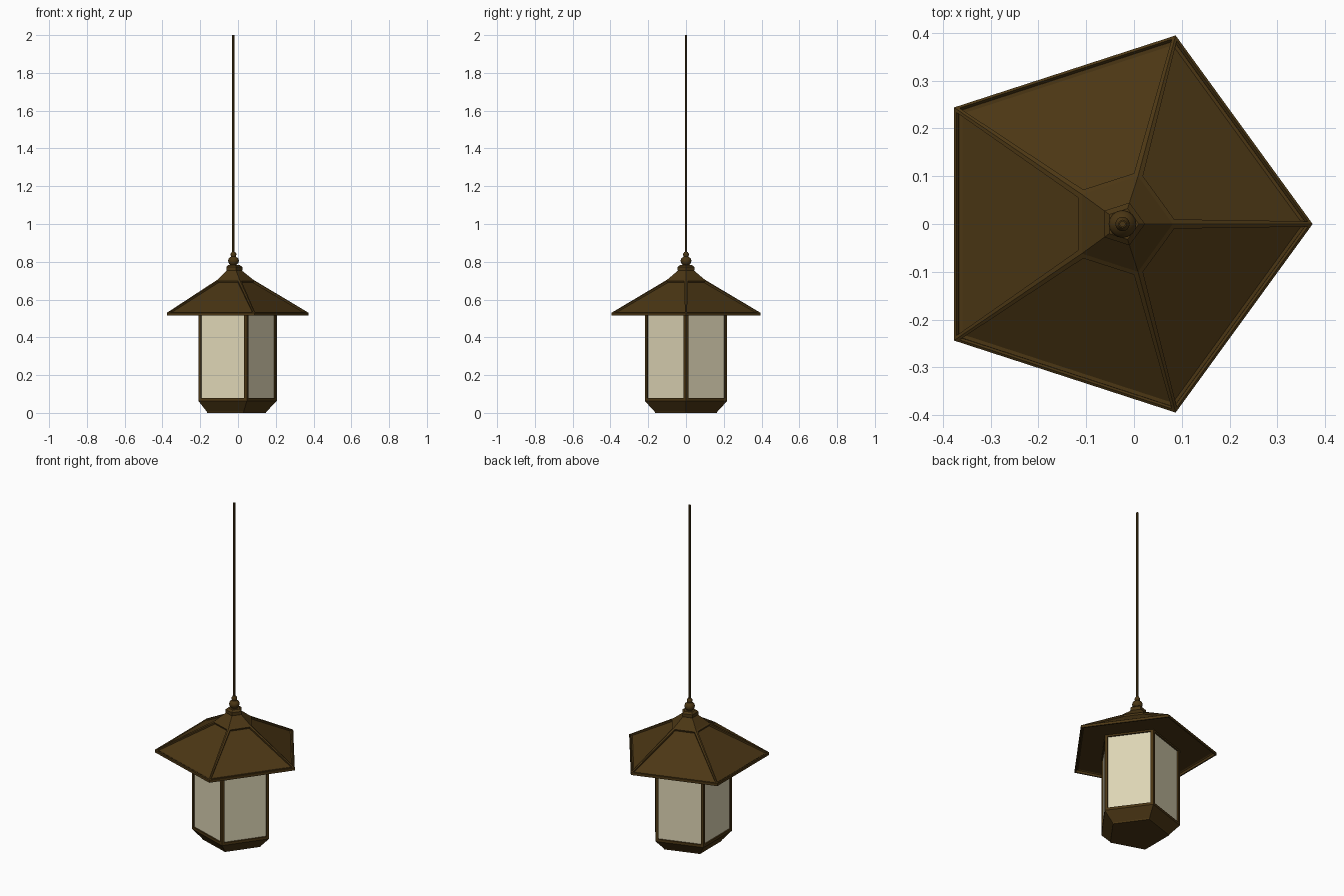
import bpy, bmesh
from math import cos, sin, pi

if "Cube" in bpy.data.objects:
    bpy.data.objects.remove(bpy.data.objects["Cube"])

CX = -0.024  # axis of the hanging rod and lantern body


def material(name, rgb):
    m = bpy.data.materials.new(name)
    m.diffuse_color = (*rgb, 1)
    m.use_nodes = True
    m.node_tree.nodes["Principled BSDF"].inputs["Base Color"].default_value = m.diffuse_color
    return m


BRONZE = material("bronze", (0.07, 0.037, 0.007))
GLASS = material("cream_glass", (0.72, 0.66, 0.46))


def finish(name, bm, mat):
    bmesh.ops.recalc_face_normals(bm, faces=bm.faces)
    me = bpy.data.meshes.new(name)
    bm.to_mesh(me)
    bm.free()
    me.materials.append(mat)
    ob = bpy.data.objects.new(name, me)
    bpy.context.collection.objects.link(ob)
    return ob


def loft(rings, sides=5):
    """Stack of regular polygons (radius, z, centre x), capped at both ends."""
    bm = bmesh.new()
    loops = [[bm.verts.new((cx + r * cos(2 * pi * i / sides), r * sin(2 * pi * i / sides), z))
              for i in range(sides)] for r, z, cx in rings]
    bands = []
    for a, b in zip(loops, loops[1:]):
        bands.append([bm.faces.new((a[i], a[(i + 1) % sides], b[(i + 1) % sides], b[i]))
                      for i in range(sides)])
    bm.faces.new(loops[0][::-1])
    bm.faces.new(loops[-1])
    bm.normal_update()
    return bm, bands


# Roof: rim with recessed soffit, sloping sides with sunken panels, steeper cap
bm, bands = loft([(0.23, 0.53, CX), (0.402, 0.53, -0.041), (0.405, 0.515, -0.041),
                  (0.4146, 0.515, -0.041), (0.4146, 0.53, -0.041),
                  (0.105, 0.705, -0.024), (0.04, 0.757, CX)])
bmesh.ops.inset_individual(bm, faces=bands[4], thickness=0.012, depth=0)
bmesh.ops.inset_individual(bm, faces=bands[4], thickness=0.003, depth=-0.010)
finish("roof", bm, BRONZE)

# Lantern frame: prism with an opening in each side
R = 0.2295
bm, bands = loft([(R, 0.063, CX), (R, 0.535, CX)])
bmesh.ops.inset_individual(bm, faces=bands[0], thickness=0.021, depth=0)
bmesh.ops.inset_individual(bm, faces=bands[0], thickness=0, depth=-0.009)
bmesh.ops.delete(bm, geom=bands[0], context='FACES_ONLY')
finish("lantern_frame", bm, BRONZE)

# Glass panes behind the openings
bm, _ = loft([(R - 0.010, 0.07, CX), (R - 0.010, 0.53, CX)])
finish("glass_panes", bm, GLASS)

# Tapered base
bm, _ = loft([(0.172, 0.0, CX), (0.175, 0.007, CX), (R, 0.063, CX)])
finish("base", bm, BRONZE)

# Five-sided finial foot
bm, _ = loft([(0.040, 0.745, CX), (0.047, 0.755, CX), (0.047, 0.772, CX), (0.034, 0.782, CX)])
finish("finial_foot", bm, BRONZE)

# Turned finial with two beads
profile = [(0.022, 0.775), (0.017, 0.784), (0.024, 0.791), (0.029, 0.805), (0.025, 0.818),
           (0.013, 0.827), (0.015, 0.836), (0.015, 0.843), (0.008, 0.853)]
bm, _ = loft([(r, z, CX) for r, z in profile], 16)
finial = finish("finial", bm, BRONZE)

# Hanging rod
bm, _ = loft([(0.0065, 0.84, CX), (0.0065, 2.0, CX)], 8)
rod = finish("hanging_rod", bm, BRONZE)

for ob in (finial, rod):
    bpy.context.view_layer.objects.active = ob
    bpy.ops.object.select_all(action='DESELECT')
    ob.select_set(True)
    bpy.ops.object.shade_smooth_by_angle(angle=0.7)
